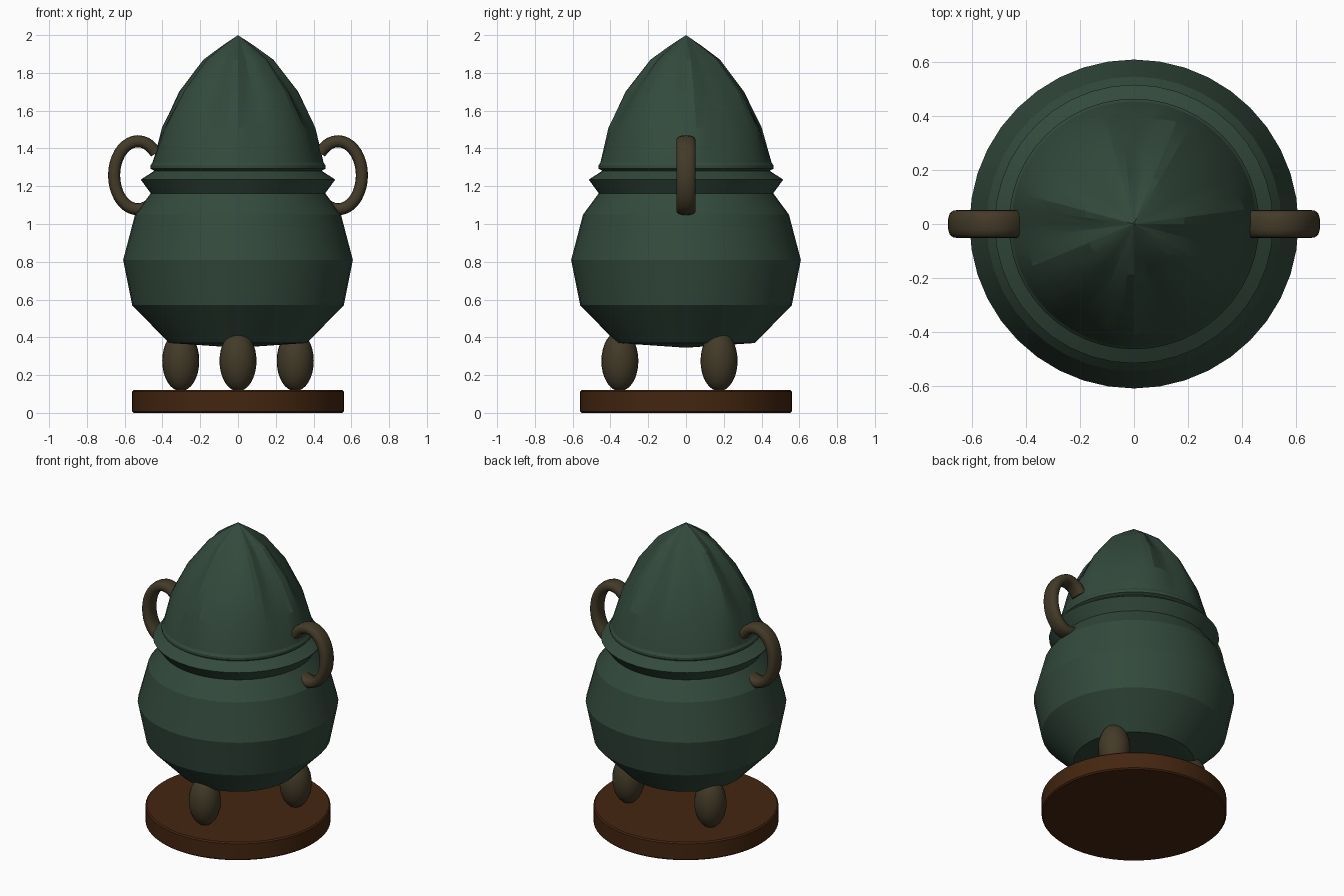
import bpy, bmesh
from math import sin, cos, pi, radians
from mathutils import Vector

cube = bpy.data.objects.get("Cube")
if cube:
    bpy.data.objects.remove(cube)


def material(name, rgb):
    m = bpy.data.materials.new(name)
    m.use_nodes = True
    m.diffuse_color = (*rgb, 1)
    m.node_tree.nodes["Principled BSDF"].inputs["Base Color"].default_value = (*rgb, 1)
    return m


GREEN = material("dark green", (0.033, 0.068, 0.046))
BRONZE = material("dull bronze", (0.056, 0.043, 0.021))
BROWN = material("wood brown", (0.058, 0.019, 0.005))


def finish(name, bm, mat, angle):
    bmesh.ops.recalc_face_normals(bm, faces=bm.faces)
    mesh = bpy.data.meshes.new(name)
    bm.to_mesh(mesh)
    bm.free()
    mesh.materials.append(mat)
    obj = bpy.data.objects.new(name, mesh)
    bpy.context.collection.objects.link(obj)
    bpy.ops.object.select_all(action="DESELECT")
    obj.select_set(True)
    bpy.context.view_layer.objects.active = obj
    bpy.ops.object.shade_smooth_by_angle(angle=radians(angle))
    return obj


def bridge(bm, a, b):
    n = len(a)
    for i in range(n):
        bm.faces.new((a[i], a[(i + 1) % n], b[(i + 1) % n], b[i]))


def cap(bm, ring, z):
    tip = bm.verts.new((0, 0, z))
    for i in range(len(ring)):
        bm.faces.new((ring[i], ring[(i + 1) % len(ring)], tip))


def lathe(name, profile, bottom, top, mat, segs=40, angle=15):
    """Revolve (radius, height, pleat depth) rows and close both ends."""
    bm = bmesh.new()
    rings = []
    for r, z, pleat in profile:
        ring = []
        for i in range(segs):
            a = 2 * pi * i / segs
            rr = r + pleat * (sin(7 * a + 0.6) + 0.45 * sin(11 * a + 1))
            ring.append(bm.verts.new((rr * cos(a), rr * sin(a), z)))
        rings.append(ring)
    for a, b in zip(rings, rings[1:]):
        bridge(bm, a, b)
    cap(bm, rings[0], bottom)
    cap(bm, rings[-1], top)
    return finish(name, bm, mat, angle)


# Round wooden stand
lathe("base_disc", [(0.552, 0, 0), (0.56, 0.008, 0), (0.56, 0.112, 0), (0.552, 0.12, 0)],
      0, 0.12, BROWN, segs=64, angle=30)

# Faceted pot with flared collar
lathe("pot_body", [(0.365, 0.37, 0), (0.56, 0.57, 0), (0.608, 0.81, 0),
                   (0.545, 1.05, 0), (0.46, 1.165, 0)], 0.345, 1.165, GREEN)
lathe("collar", [(0.46, 1.16, 0), (0.515, 1.235, 0), (0.445, 1.28, 0), (0.445, 1.295, 0)],
      1.16, 1.295, GREEN)

# Pleated pointed lid with a narrow lip
lathe("lid", [(0.445, 1.283, 0), (0.463, 1.293, 0), (0.463, 1.31, 0), (0.453, 1.325, 0),
              (0.402, 1.51, 0.008), (0.301, 1.70, 0.016), (0.172, 1.87, 0.013),
              (0.085, 1.94, 0.005)], 1.283, 2.0, GREEN, segs=48)

# Three egg-shaped feet
for label, deg in (("front", -90), ("back_left", 30), ("back_right", 150)):
    bm = bmesh.new()
    bmesh.ops.create_uvsphere(bm, u_segments=24, v_segments=16, radius=1)
    bmesh.ops.scale(bm, verts=bm.verts, vec=(0.098, 0.098, 0.16))
    a = radians(deg)
    bmesh.ops.translate(bm, verts=bm.verts, vec=(0.35 * cos(a), 0.35 * sin(a), 0.275))
    finish(label + "_foot", bm, BRONZE, 40)

# Oval side handles, open towards the pot
for label, side in (("left", 1), ("right", -1)):
    bm = bmesh.new()
    rings = []
    for i in range(29):
        t = radians(-140 + 10 * i)
        centre = Vector((0.53 + 0.126 * cos(t), 0, 1.258 + 0.18 * sin(t)))
        out = Vector((cos(t) / 0.126, 0, sin(t) / 0.18)).normalized()
        ring = []
        for k in range(16):
            # softened rectangular section
            c, s = cos(2 * pi * k / 16), sin(2 * pi * k / 16)
            soft = (c ** 4 + s ** 4) ** -0.15
            p = centre + out * (0.032 * c * soft) + Vector((0, 0.051 * s * soft, 0))
            ring.append(bm.verts.new((side * p.x, p.y, p.z)))
        rings.append(ring)
    for a, b in zip(rings, rings[1:]):
        bridge(bm, a, b)
    bm.faces.new(rings[0])
    bm.faces.new(rings[-1])
    finish(label + "_handle", bm, BRONZE, 40)
